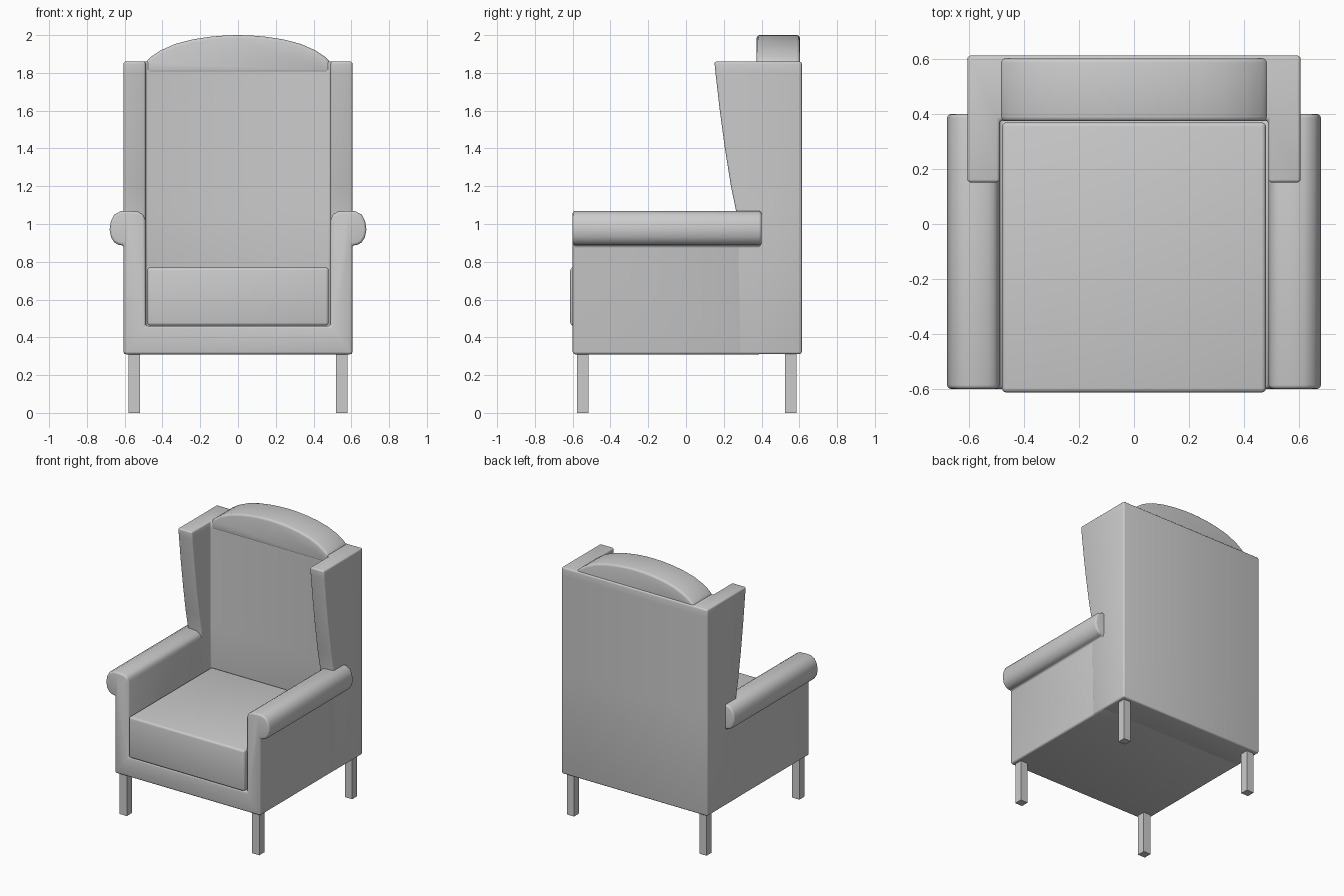
import bpy, bmesh, math

if "Cube" in bpy.data.objects:
    bpy.data.objects.remove(bpy.data.objects["Cube"])


def loft(name, rings, bevel=0.0, segments=3):
    """Closed solid through matching rings of points, with rounded hard edges."""
    bm = bmesh.new()
    loops = [[bm.verts.new(p) for p in ring] for ring in rings]
    n = len(loops[0])
    for a, b in zip(loops, loops[1:]):
        for i in range(n):
            j = (i + 1) % n
            bm.faces.new((a[i], a[j], b[j], b[i]))
    bm.faces.new(loops[0][::-1])
    bm.faces.new(loops[-1])
    bmesh.ops.recalc_face_normals(bm, faces=bm.faces[:])
    if bevel:
        hard = [e for e in bm.edges if e.calc_face_angle(0) > math.radians(40)]
        bmesh.ops.bevel(bm, geom=hard, offset=bevel, segments=segments,
                        profile=0.5, affect='EDGES', clamp_overlap=False)
    mesh = bpy.data.meshes.new(name)
    bm.to_mesh(mesh)
    bm.free()
    obj = bpy.data.objects.new(name, mesh)
    bpy.context.collection.objects.link(obj)
    bpy.ops.object.select_all(action='DESELECT')
    obj.select_set(True)
    bpy.context.view_layer.objects.active = obj
    bpy.ops.object.shade_smooth_by_angle(angle=math.radians(35))
    return obj


def extrude_y(name, outline, y0, y1, bevel):
    return loft(name, [[(x, y, z) for x, z in outline] for y in (y0, y1)], bevel)


def box(name, x0, x1, y0, y1, z0, z1, bevel=0.0):
    ring = [(x0, y0), (x1, y0), (x1, y1), (x0, y1)]
    return loft(name, [[(x, y, z) for x, y in ring] for z in (z0, z1)], bevel)


# Seat base and rolled arms: one mirrored front profile
half = [(0.49, 0.46), (0.49, 1.02), (0.50, 1.05), (0.53, 1.066), (0.58, 1.07),
        (0.62, 1.068), (0.655, 1.05), (0.673, 1.015), (0.68, 0.97),
        (0.672, 0.93), (0.655, 0.903), (0.633, 0.89), (0.605, 0.887), (0.605, 0.31)]
extrude_y("base_and_arms", half + [(-x, z) for x, z in reversed(half)],
          -0.60, 0.40, 0.014)

# Back and wings: U-shaped plan, wings widening towards the top
rings = []
for z, front in [(0.311, 0.28), (1.07, 0.265), (1.2, 0.238), (1.4, 0.206),
                 (1.6, 0.179), (1.8, 0.156), (1.86, 0.15)]:
    plan = [(0.489, 0.376), (0.489, front), (0.606, front), (0.606, 0.613)]
    plan += [(-x, y) for x, y in reversed(plan)]
    rings.append([(x, y, z) for x, y in plan])
loft("back_and_wings", rings, 0.012)

# Arched top of the back
arch = [(0.485, 1.80), (0.485, 1.862), (0.46, 1.885), (0.41, 1.919),
        (0.33, 1.954), (0.24, 1.977), (0.15, 1.991), (0.07, 1.998), (0.0, 2.0)]
extrude_y("back_arch", arch + [(-x, z) for x, z in reversed(arch[:-1])],
          0.374, 0.603, 0.016)

# Seat cushion
box("seat_cushion", -0.48, 0.48, -0.613, 0.37, 0.462, 0.77, 0.016)

# Legs
for side, sx in (("left", -0.55), ("right", 0.55)):
    for end, y in (("front", -0.546), ("back", 0.555)):
        box(f"{end}_{side}_leg", sx - 0.03, sx + 0.03, y - 0.03, y + 0.03, 0.0, 0.32)
